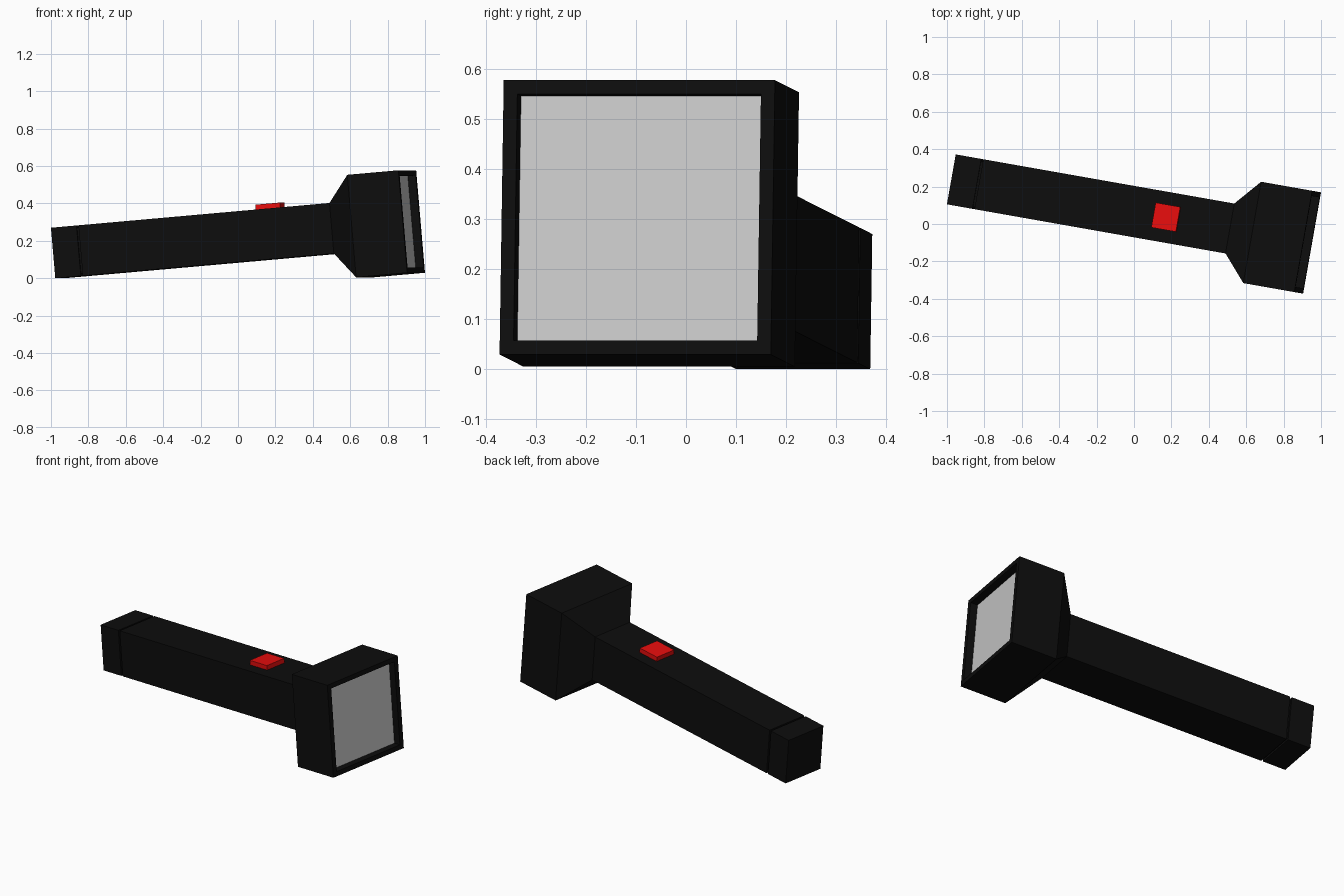
import bpy, bmesh
from math import radians
from mathutils import Matrix

if "Cube" in bpy.data.objects:
    bpy.data.objects.remove(bpy.data.objects["Cube"])

# Local frame: X runs along the torch from the tail, Z is up; then pitched and yawed
POSE = (Matrix.Translation((-0.965, 0.2365, 0.135))
        @ Matrix.Rotation(radians(-10), 4, 'Z')
        @ Matrix.Rotation(radians(-5), 4, 'Y'))


def material(name, rgb):
    m = bpy.data.materials.new(name)
    m.diffuse_color = (*rgb, 1)
    m.use_nodes = True
    m.node_tree.nodes["Principled BSDF"].inputs["Base Color"].default_value = m.diffuse_color
    return m


def square_loft(name, stations, mat=None, cap_start=False, cap_end=False):
    """Loft square rings given as (distance along axis, half width)."""
    bm = bmesh.new()
    rings = [[bm.verts.new((x, sy * h, sz * h))
              for sy, sz in ((-1, -1), (1, -1), (1, 1), (-1, 1))]
             for x, h in stations]
    for a, b in zip(rings, rings[1:]):
        for i in range(4):
            j = (i + 1) % 4
            bm.faces.new((a[i], a[j], b[j], b[i]))
    if cap_start:
        bm.faces.new(rings[0])
    if cap_end:
        bm.faces.new(rings[-1])
    bmesh.ops.recalc_face_normals(bm, faces=bm.faces)
    return finish(name, bm, mat)


def finish(name, bm, mat):
    me = bpy.data.meshes.new(name)
    bm.to_mesh(me)
    bm.free()
    if mat:
        me.materials.append(mat)
    ob = bpy.data.objects.new(name, me)
    ob.matrix_world = POSE
    bpy.context.collection.objects.link(ob)
    return ob


black = material("black_plastic", (0.004, 0.004, 0.004))
red = material("red_plastic", (0.8, 0.004, 0.004))
B, H, O = 0.1355, 0.275, 0.247   # half widths: handle, head, lens opening
L, RECESS = 1.93, 0.043

# Tail cap and handle, separated by a narrow groove, plus the flared head and rim
square_loft("tail_cap", [(0, B), (0.139, B), (0.139, B - 0.012)], black, cap_start=True)
square_loft("handle", [(0.139, B - 0.012), (0.15, B - 0.012), (0.15, B), (1.518, B)], black)
square_loft("head", [(1.518, B), (1.652, H), (L, H), (L, O), (L - RECESS, O)], black)

# Recessed lens, a single flat pane facing forward
bm = bmesh.new()
bm.faces.new([bm.verts.new((L - RECESS, y * O, z * O))
              for y, z in ((-1, -1), (1, -1), (1, 1), (-1, 1))])
finish("lens", bm, None)

# Switch button on top of the handle
bm = bmesh.new()
bmesh.ops.create_cube(bm, size=1, matrix=Matrix.Translation((1.171, 0, B + 0.0085))
                      @ Matrix.Diagonal((0.134, 0.135, 0.037, 1)))
finish("switch_button", bm, red)
